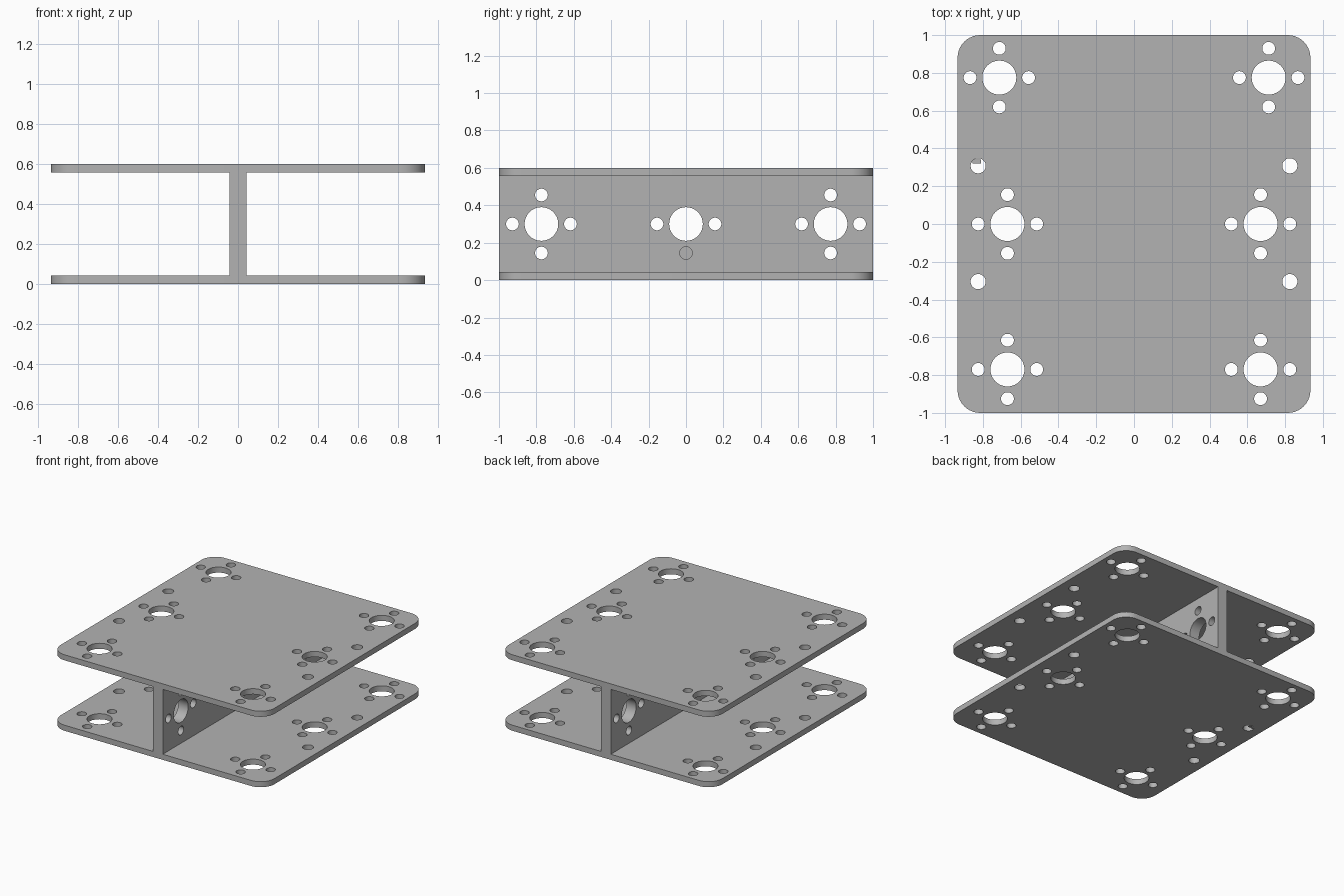
import bpy, bmesh, math
from mathutils import Matrix, Vector

cube = bpy.data.objects.get("Cube")
if cube:
    bpy.data.objects.remove(cube, do_unlink=True)

# Single grey metal
grey = bpy.data.materials.new("plain grey")
grey.use_nodes = True
COLOUR = (0.45, 0.45, 0.45, 1)
grey.diffuse_color = COLOUR
grey.node_tree.nodes["Principled BSDF"].inputs["Base Color"].default_value = COLOUR

HEIGHT, THICK, WEB = 0.6, 0.044, 0.086
BIG, SMALL, SPACING = 0.09, 0.034, 0.155


def make(name, bm):
    bmesh.ops.recalc_face_normals(bm, faces=bm.faces[:])
    mesh = bpy.data.meshes.new(name)
    bm.to_mesh(mesh)
    bm.free()
    obj = bpy.data.objects.new(name, mesh)
    bpy.context.collection.objects.link(obj)
    mesh.materials.append(grey)
    return obj


def box(bm, size, centre):
    bmesh.ops.create_cube(bm, size=1, matrix=Matrix.Translation(centre) @ Matrix.Diagonal((*size, 1)))


def cluster(x, y):
    """One large hole ringed by four small ones: (x, y, radius)."""
    s = SPACING
    return [(x, y, BIG)] + [(x + dx, y + dy, SMALL) for dx, dy in ((s, 0), (-s, 0), (0, s), (0, -s))]


def drill(obj, holes, depth, frame):
    """Cut round holes along the local z axis of the given frame."""
    bm = bmesh.new()
    for x, y, r, *z in holes:
        bmesh.ops.create_cone(bm, cap_ends=True, segments=40, radius1=r, radius2=r, depth=depth,
                              matrix=frame @ Matrix.Translation((x, y, z[0] if z else 0)))
    cutter = make("hole_cutter", bm)
    cutter.hide_render = True
    mod = obj.modifiers.new("holes", "BOOLEAN")
    mod.operation, mod.solver, mod.object = "DIFFERENCE", "EXACT", cutter
    bpy.context.view_layer.objects.active = obj
    bpy.ops.object.modifier_apply(modifier=mod.name)
    bpy.data.objects.remove(cutter, do_unlink=True)


def smooth(obj):
    bpy.ops.object.select_all(action="DESELECT")
    obj.select_set(True)
    bpy.context.view_layer.objects.active = obj
    bpy.ops.object.shade_smooth_by_angle(angle=math.radians(30))


# Top and bottom plates with rounded corners
plate_holes = []
for side in (-1, 1):
    for x, y in ((0.713, 0.775), (0.67, 0), (0.67, -0.77)):
        plate_holes += cluster(side * x, y)
    plate_holes += [(side * 0.825, y, 0.04) for y in (-0.305, 0.308)]

for name, z in (("bottom_plate", THICK / 2), ("top_plate", HEIGHT - THICK / 2)):
    bm = bmesh.new()
    box(bm, (1.868, 2, THICK), (0, 0, z))
    corners = [e for e in bm.edges if abs(e.verts[0].co.z - e.verts[1].co.z) > THICK / 2]
    bmesh.ops.bevel(bm, geom=corners, offset=0.12, segments=10, profile=0.5, affect="EDGES")
    plate = make(name, bm)
    drill(plate, plate_holes, 0.2, Matrix.Translation((0, 0, z)))
    smooth(plate)

# Upright web; two of its middle holes are blind, one from each side
bm = bmesh.new()
box(bm, (WEB, 2, HEIGHT - 2 * THICK), (0, 0, HEIGHT / 2))
web = make("centre_web", bm)
web_holes = cluster(-0.773, 0) + cluster(0.773, 0)
web_holes += cluster(0, 0)[:3]
web_holes += [(0, SPACING, SMALL, -0.102), (0, -SPACING, SMALL, 0.102)]
# Local axes x, y, z lie along world y, z, x
frame = Matrix(((0, 0, 1, 0), (1, 0, 0, 0), (0, 1, 0, HEIGHT / 2), (0, 0, 0, 1)))
drill(web, web_holes, 0.2, frame)
smooth(web)

# Thin flap partly closing one hole of the bottom plate
bm = bmesh.new()
box(bm, (0.045, 0.02, 0.004), (-0.833, 0.331, 0.002))
make("hole_flap", bm)
